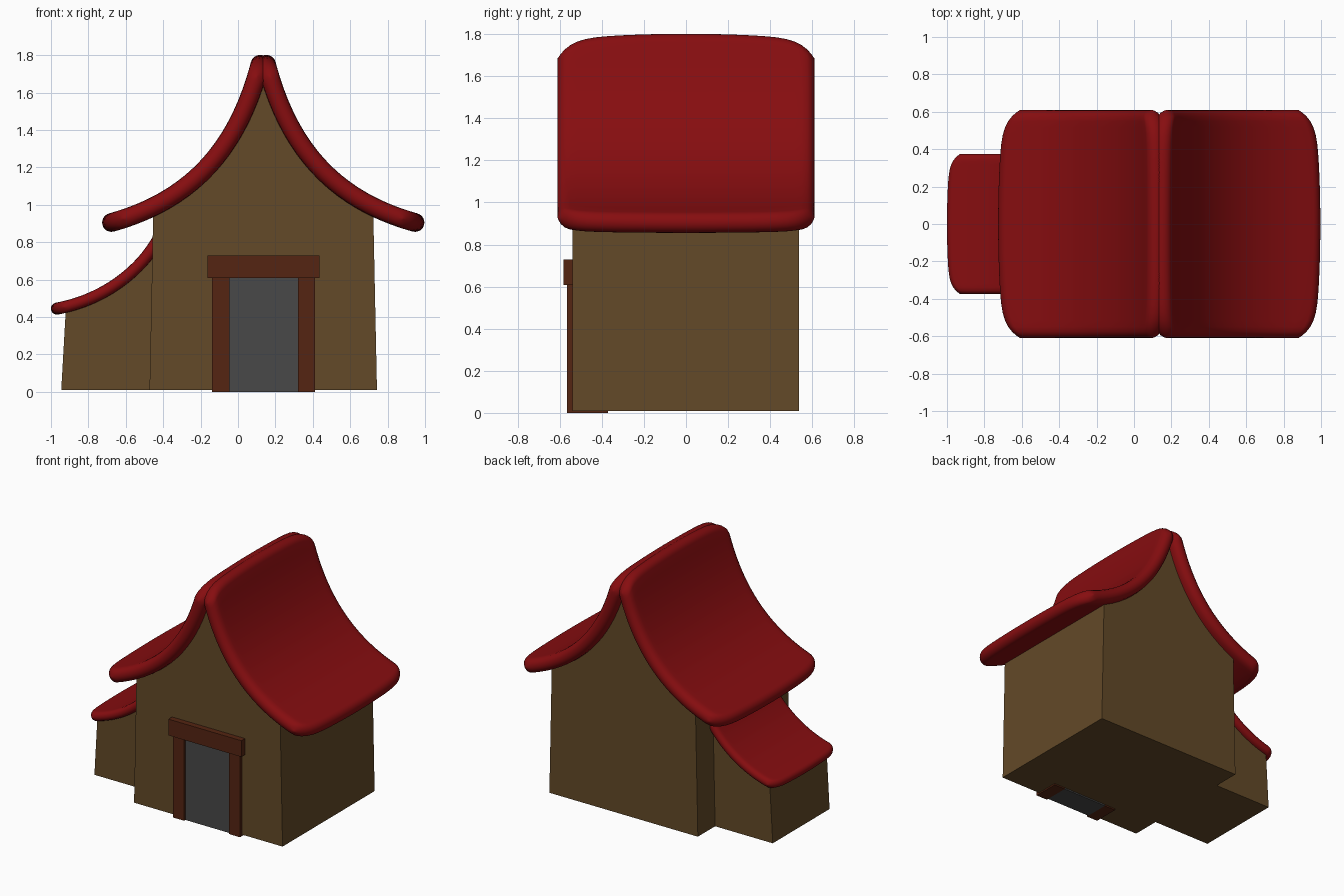
import bpy, bmesh, math
from mathutils import Vector
from mathutils.geometry import interpolate_bezier

if "Cube" in bpy.data.objects:
    bpy.data.objects.remove(bpy.data.objects["Cube"])

CX = 0.135  # centre line of the main house


def material(name, rgb):
    m = bpy.data.materials.new(name)
    m.diffuse_color = (*rgb, 1)
    m.use_nodes = True
    m.node_tree.nodes["Principled BSDF"].inputs["Base Color"].default_value = m.diffuse_color
    return m


RED = material("roof red", (0.24, 0.004, 0.005))
WALL = material("wall brown", (0.125, 0.067, 0.021))
WOOD = material("dark wood", (0.09, 0.018, 0.006))
GREY = material("door grey", (0.065, 0.065, 0.065))


def finish(name, bm, mat, smooth=False):
    bmesh.ops.remove_doubles(bm, verts=bm.verts, dist=1e-5)
    bmesh.ops.recalc_face_normals(bm, faces=bm.faces)
    me = bpy.data.meshes.new(name)
    bm.to_mesh(me)
    bm.free()
    me.materials.append(mat)
    ob = bpy.data.objects.new(name, me)
    bpy.context.collection.objects.link(ob)
    if smooth:
        for p in me.polygons:
            p.use_smooth = True
    return ob


def curve(pts, n):
    return interpolate_bezier(*[Vector((x, 0, z)) for x, z in pts], n)


def prism(name, profile, y0, y1, mat):
    """Extrude an (x, z) outline along y."""
    bm = bmesh.new()
    f = bm.faces.new([bm.verts.new((x, y0, z)) for x, z in profile])
    r = bmesh.ops.extrude_face_region(bm, geom=[f])
    new = [v for v in r["geom"] if isinstance(v, bmesh.types.BMVert)]
    bmesh.ops.translate(bm, verts=new, vec=(0, y1 - y0, 0))
    return finish(name, bm, mat)


def box(name, x0, x1, y0, y1, z0, z1, mat):
    return prism(name, [(x0, z0), (x1, z0), (x1, z1), (x0, z1)], y0, y1, mat)


def roof_panel(name, ctrl, half_w, t, bow, origin_x=0.0):
    """Curved pillow-edged slab swept along a bezier, ends bowed outwards."""
    path = curve(ctrl, 200)
    dist = [0.0]
    for a, b in zip(path, path[1:]):
        dist.append(dist[-1] + (b - a).length)
    total = dist[-1]

    def at(s):
        i = 0
        while i < len(path) - 2 and dist[i + 1] < s:
            i += 1
        d = (path[i + 1] - path[i]).normalized()
        return path[i] + d * (s - dist[i]), Vector((-d.z, 0, d.x))

    # lengthwise stations: (fraction of middle, offset in end cap, thickness)
    cap = [(1 - math.cos(a), math.sin(a)) for a in (math.pi / 12 * k for k in range(7))]
    stations = [(0, t * o, h) for o, h in cap]
    stations += [(k / 18, t * (1 - 2 * k / 18), 1) for k in range(1, 18)]
    stations += [(1, -t * o, h) for o, h in reversed(cap)]
    n = 14
    ys = [half_w * math.sin(math.pi / 2 * j / n) for j in range(-n, n + 1)]
    bm = bmesh.new()
    for side in (1, -1):
        rows = []
        for frac, off, h in stations:
            row = []
            for y in ys:
                v = abs(y) / half_w
                d = bow * (0.03 * v ** 2 + 0.09 * v ** 10)
                e = max(0.0, (abs(y) - half_w + t) / t)
                thick = t * h * math.sqrt(max(0.0, 1 - e * e))
                p, nrm = at(d + frac * (total - 2 * d) + off)
                p = p + nrm * thick * side
                row.append(bm.verts.new((p.x - origin_x, y, p.z)))
            rows.append(row)
        for a, b in zip(rows, rows[1:]):
            for j in range(2 * n):
                bm.faces.new((a[j], a[j + 1], b[j + 1], b[j]))
    ob = finish(name, bm, RED, True)
    ob.location.x = origin_x
    return ob


# main roof: one curved slope mirrored across the ridge
MAIN = [(0.14, 1.80), (0.245, 1.36), (0.47, 1.02), (0.995, 0.893)]
roof = roof_panel("main_roof", MAIN, 0.61, 0.05, 1.0, CX)
mod = roof.modifiers.new("mirror", "MIRROR")
mod.use_mirror_merge = False

# lean-to roof
LEAN = [(-0.40, 0.87), (-0.49, 0.66), (-0.72, 0.48), (-1.0, 0.44)]
roof_panel("side_roof", LEAN, 0.375, 0.032, 0.6)

# main walls: gable outline follows the roof curve
half = [(0.608, 0.01), (0.588, 0.97)]
half += [(p.x - CX, p.z) for p in reversed(curve(MAIN, 30)) if 0.175 < p.x < 0.71]
outline = [(CX + x, z) for x, z in half] + [(CX, 1.68)]
outline += [(CX - x, z) for x, z in reversed(half)]
prism("main_walls", outline, -0.54, 0.537, WALL)

# lean-to walls
side = [(-0.42, 0.01), (-0.42, 0.82)]
side += [(p.x, p.z) for p in curve(LEAN, 24) if -0.91 < p.x < -0.43]
side += [(-0.92, 0.452), (-0.945, 0.01)]
prism("side_walls", side, -0.33, 0.335, WALL)

# doorway
box("door", -0.046, 0.32, -0.55, -0.37, 0.0, 0.612, GREY)
box("left_door_post", -0.138, -0.046, -0.565, -0.37, 0.0, 0.61, WOOD)
box("right_door_post", 0.32, 0.412, -0.565, -0.37, 0.0, 0.61, WOOD)
box("door_lintel", -0.162, 0.435, -0.583, -0.37, 0.608, 0.728, WOOD)
